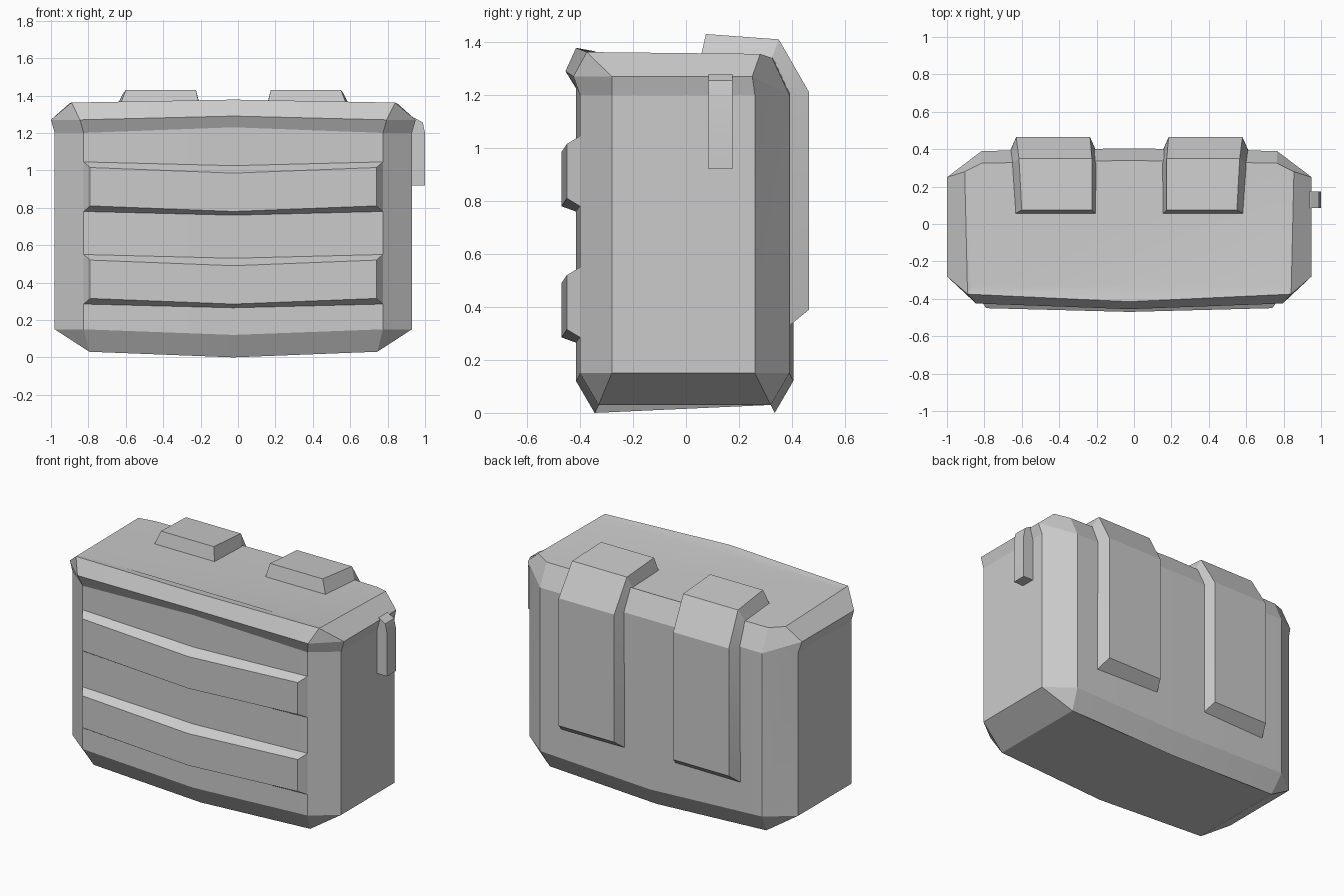
import bpy, bmesh, math

if "Cube" in bpy.data.objects:
    bpy.data.objects.remove(bpy.data.objects["Cube"], do_unlink=True)

grey = bpy.data.materials.new("plain_grey")
grey.use_nodes = True
GREY = (0.6, 0.6, 0.6, 1)
grey.diffuse_color = GREY
grey.node_tree.nodes["Principled BSDF"].inputs["Base Color"].default_value = GREY
CX = -0.025  # body centre line, offset by the side clip


def loft(name, rings):
    """Bridge closed rings of equal length, cap both ends, weld shared points."""
    bm = bmesh.new()
    loops = [[bm.verts.new(p) for p in ring] for ring in rings]
    n = len(rings[0])
    for a, b in zip(loops, loops[1:]):
        for i in range(n):
            j = (i + 1) % n
            bm.faces.new((a[i], a[j], b[j], b[i]))
    bm.faces.new(loops[0][::-1])
    bm.faces.new(loops[-1])
    bmesh.ops.remove_doubles(bm, verts=bm.verts, dist=0.0005)
    bmesh.ops.recalc_face_normals(bm, faces=bm.faces)
    mesh = bpy.data.meshes.new(name)
    bm.to_mesh(mesh)
    bm.free()
    mesh.materials.append(grey)
    obj = bpy.data.objects.new(name, mesh)
    bpy.context.collection.objects.link(obj)
    bpy.ops.object.select_all(action='DESELECT')
    obj.select_set(True)
    bpy.context.view_layer.objects.active = obj
    bpy.ops.object.shade_smooth_by_angle(angle=math.radians(15))
    return obj


def mirrored(half):
    """Full ring from its right half, listed front centre to back centre."""
    right = [(CX + x, y, z) for x, y, z in half]
    left = [(CX - x, y, z) for x, y, z in half[1:-1]]
    return right + left[::-1]


# Body with chamfered base and an overhanging lid that slopes away at the back
bottom = [(0, -.345, 0), (.77, -.33, .03), (.77, -.33, .03),
          (.77, .32, .03), (.77, .32, .03), (0, .335, 0)]
lower = [(0, -.415, .12), (.80, -.40, .15), (.955, -.28, .15),
         (.955, .26, .15), (.79, .39, .15), (0, .405, .12)]
upper = [(x, y, z) for (x, y, _), z in zip(lower, (1.23, 1.2, 1.2, 1.2, 1.2, 1.21))]
lip = [(0, -.455, 1.29), (.82, -.425, 1.27), (.975, -.28, 1.27),
       (.975, .25, 1.27), upper[4], upper[5]]
crest = [(0, -.415, 1.378), (.865, -.375, 1.362), (.865, -.375, 1.362),
         (.88, .28, 1.355), (.79, .325, 1.34), (0, .34, 1.345)]
top = [(0, -.345, 1.365), (.84, -.33, 1.355), (.84, -.33, 1.355)] + crest[3:]
loft("case_body", [mirrored(r) for r in (bottom, lower, upper, lip, crest, top)])


# Raised front bands with bevelled borders, bent at the centre
def band_ring(half_width, y_mid, y_end, low, high, dip):
    return [(CX - half_width, y_end, low), (CX, y_mid, low - dip),
            (CX + half_width, y_end, low), (CX + half_width, y_end, high),
            (CX, y_mid, high - dip), (CX - half_width, y_end, high)]


for label, z in (("upper", .78), ("lower", .285)):
    loft(label + "_front_band", [
        band_ring(.80, -.40, -.385, z - .007, z + .272, .025),
        band_ring(.80, -.415, -.40, z, z + .265, .02),
        band_ring(.765, -.47, -.45, z + .03, z + .235, .03)])

# Straps wrapping over the lid and down the back
inner = [(.055, 1.34), (.32, 1.33), (.38, 1.19), (.385, .325)]
outer = [(.075, 1.43), (.35, 1.41), (.465, 1.21), (.465, .39)]
widths = [(.18, .61, .2, .575), (.175, .63, .2, .59),
          (.175, .64, .21, .605), (.175, .64, .21, .605)]
for side, name in ((1, "left_strap"), (-1, "right_strap")):
    loft(name, [[(CX + side * w[0], *i), (CX + side * w[1], *i),
                 (CX + side * w[3], *o), (CX + side * w[2], *o)]
                for i, o, w in zip(inner, outer, widths)])

# Side clip hooked under the lid edge
clip = [(.92, .92), (1.0, .92), (1.0, 1.2), (.988, 1.255), (.945, 1.28), (.92, 1.28)]
loft("side_clip", [[(x, y, z) for x, z in clip] for y in (.085, .175)])
